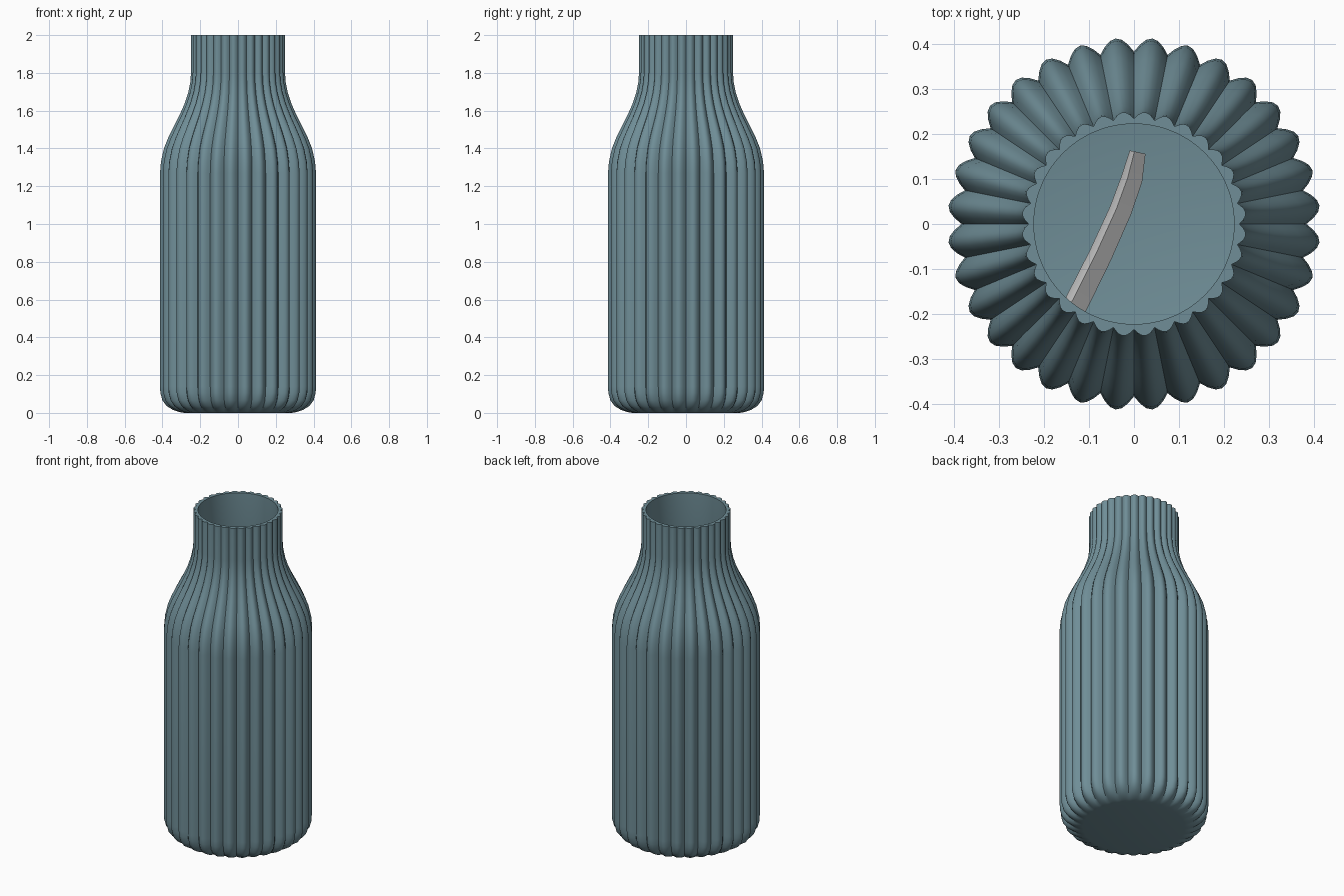
import bpy, bmesh, math
from mathutils import Vector

if "Cube" in bpy.data.objects:
    bpy.data.objects.remove(bpy.data.objects["Cube"])

RIBS, PER = 32, 6
N = RIBS * PER

# outer profile: (rib radius, height, rib depth)
OUTER = [(0.285, 0.0, 0.0), (0.31, 0.004, 0.008), (0.345, 0.015, 0.018), (0.38, 0.037, 0.025),
         (0.402, 0.066, 0.029), (0.413, 0.105, 0.031), (0.415, 0.14, 0.031), (0.415, 1.27, 0.031),
         (0.41, 1.33, 0.031), (0.394, 1.40, 0.029), (0.372, 1.455, 0.027), (0.343, 1.515, 0.025),
         (0.312, 1.575, 0.022), (0.285, 1.635, 0.019), (0.265, 1.695, 0.017),
         (0.254, 1.75, 0.016), (0.25, 1.80, 0.015), (0.25, 2.0, 0.015)]
# plain inner wall, rim down to floor
INNER = [(0.223, 2.0), (0.223, 1.80), (0.235, 1.70), (0.257, 1.635), (0.284, 1.575), (0.315, 1.515),
         (0.343, 1.455), (0.362, 1.40), (0.374, 1.33), (0.378, 1.27), (0.378, 0.14),
         (0.365, 0.08), (0.335, 0.045), (0.29, 0.03)]


def colour(ob, name, rgba):
    m = bpy.data.materials.new(name)
    m.diffuse_color = rgba
    m.use_nodes = True
    m.node_tree.nodes["Principled BSDF"].inputs["Base Color"].default_value = m.diffuse_color
    ob.data.materials.append(m)


def finish(name, bm, angle):
    bmesh.ops.recalc_face_normals(bm, faces=bm.faces)
    me = bpy.data.meshes.new(name)
    bm.to_mesh(me)
    bm.free()
    ob = bpy.data.objects.new(name, me)
    bpy.context.collection.objects.link(ob)
    bpy.ops.object.select_all(action='DESELECT')
    ob.select_set(True)
    bpy.context.view_layer.objects.active = ob
    bpy.ops.object.shade_smooth_by_angle(angle=math.radians(angle))
    return ob


def skin(bm, rings):
    for a, b in zip(rings, rings[1:]):
        n = len(a)
        for i in range(n):
            bm.faces.new((a[i], a[(i + 1) % n], b[(i + 1) % n], b[i]))
    bm.faces.new(rings[0][::-1])
    bm.faces.new(rings[-1])


# fluted bottle shell: rounded ribs with sharp valleys outside, round inside
bm = bmesh.new()
rings = []
for r, z, d in OUTER + [(r, z, 0.0) for r, z in INNER]:
    ring = []
    for i in range(N):
        t = 2 * math.pi * i / N
        rad = r - d * (1 - abs(math.sin(math.pi * i / PER)))
        ring.append(bm.verts.new((rad * math.cos(t), rad * math.sin(t), z)))
    rings.append(ring)
skin(bm, rings)
bottle = finish("fluted_bottle", bm, 40)
colour(bottle, "bottle_teal", (0.16, 0.27, 0.31, 1))

# curved stick lying inside on the floor
bm = bmesh.new()
path = [(-0.19, -0.29), (-0.13, -0.18), (-0.075, -0.07), (-0.03, 0.03), (-0.005, 0.10), (0.008, 0.16)]
rings = []
for k, (x, y) in enumerate(path):
    p, q = path[max(k - 1, 0)], path[min(k + 1, len(path) - 1)]
    side = Vector((q[1] - p[1], p[0] - q[0], 0)).normalized()
    w = (0.028, 0.027, 0.026, 0.025, 0.024, 0.018)[k]
    c = Vector((x, y, 0.06))
    up = Vector((0, 0, 0.028))
    rings.append([bm.verts.new(v) for v in
                  (c - side * w - up, c + side * w - up, c + side * w, c - side * w * 0.4 + up, c - side * w)])
skin(bm, rings)
finish("curved_stick", bm, 30)
